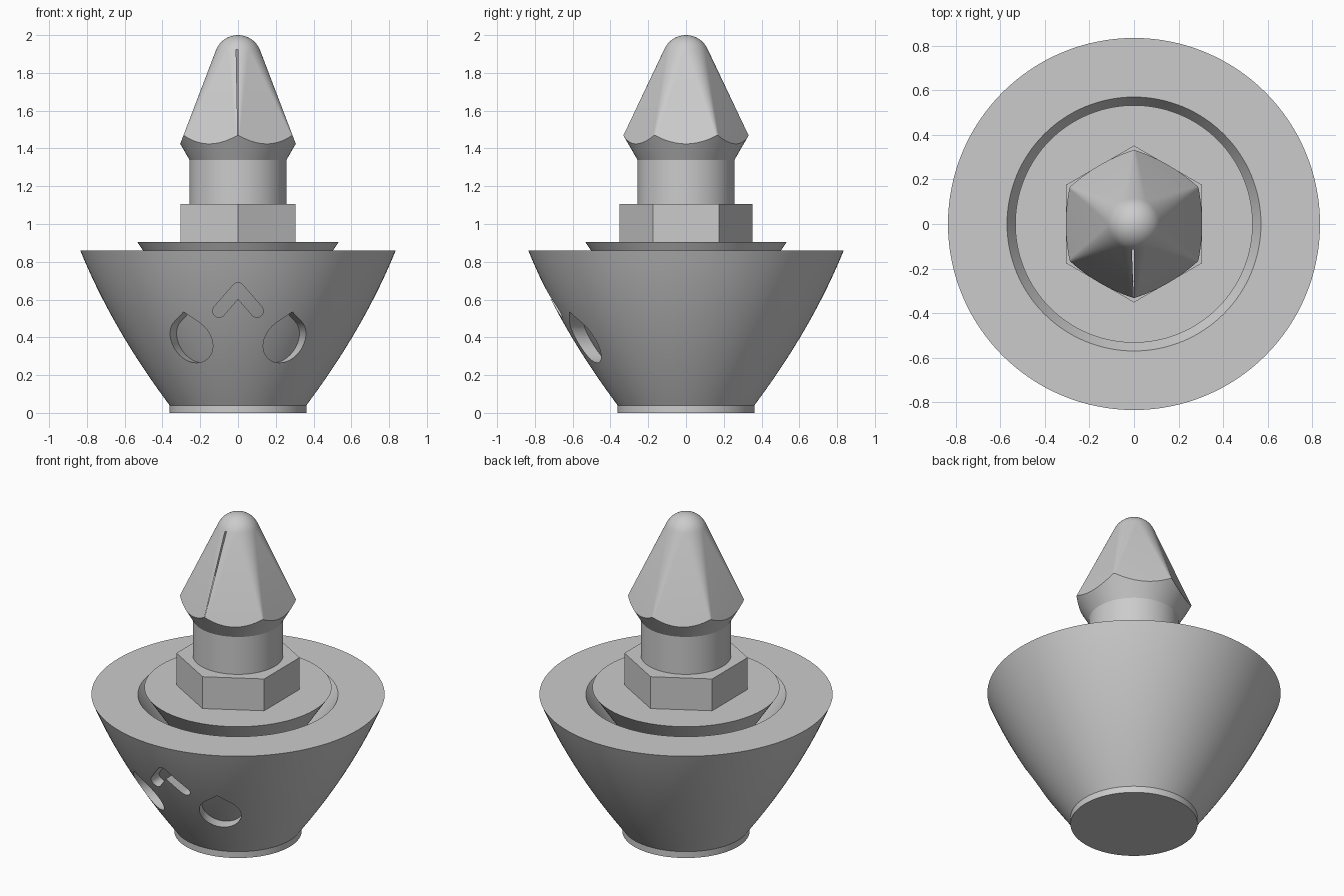
import bpy
import bmesh
from math import sin, cos, pi, radians, acos, atan2
from mathutils import Matrix

default = bpy.data.objects.get("Cube")
if default:
    bpy.data.objects.remove(default)

grey = bpy.data.materials.new("plain grey")
grey.use_nodes = True
GREY = (0.6, 0.6, 0.6, 1)
grey.diffuse_color = GREY
grey.node_tree.nodes["Principled BSDF"].inputs["Base Color"].default_value = GREY

SIDES = 128


def finish(name, bm):
    bmesh.ops.recalc_face_normals(bm, faces=bm.faces)
    mesh = bpy.data.meshes.new(name)
    bm.to_mesh(mesh)
    bm.free()
    mesh.materials.append(grey)
    ob = bpy.data.objects.new(name, mesh)
    bpy.context.collection.objects.link(ob)
    return ob


def activate(ob):
    bpy.ops.object.select_all(action='DESELECT')
    ob.select_set(True)
    bpy.context.view_layer.objects.active = ob


def smooth(ob):
    activate(ob)
    bpy.ops.object.shade_smooth_by_angle(angle=radians(30))


def lathe(name, profile, sides=SIDES, turn=0.0):
    """Closed solid of revolution from (radius, height) points."""
    bm = bmesh.new()
    rings = [[bm.verts.new((r * cos(turn + 2 * pi * i / sides),
                            r * sin(turn + 2 * pi * i / sides), z))
              for i in range(sides)] for r, z in profile]
    for low, high in zip(rings, rings[1:]):
        for i in range(sides):
            j = (i + 1) % sides
            bm.faces.new((low[i], low[j], high[j], high[i]))
    bm.faces.new(rings[0])
    bm.faces.new(rings[-1])
    return finish(name, bm)


def prism(name, outline, angle):
    """Extrude an (x, z) outline along y, then turn it about z."""
    bm = bmesh.new()
    face = bm.faces.new([bm.verts.new((x, -1, z)) for x, z in outline])
    new = bmesh.ops.extrude_face_region(bm, geom=[face])["geom"]
    verts = [v for v in new if isinstance(v, bmesh.types.BMVert)]
    bmesh.ops.translate(bm, vec=(0, 0.8, 0), verts=verts)
    bm.transform(Matrix.Rotation(angle, 4, 'Z'))
    return finish(name, bm)


def boolean(ob, cutter, operation):
    activate(ob)
    mod = ob.modifiers.new("cut", 'BOOLEAN')
    mod.operation = operation
    mod.solver = 'EXACT'
    mod.object = cutter
    bpy.ops.object.modifier_apply(modifier=mod.name)


def arc(cx, cz, r, start, end, steps=16):
    return [(cx + r * cos(start + (end - start) * i / steps),
             cz + r * sin(start + (end - start) * i / steps))
            for i in range(steps + 1)]


# Bowl-shaped body with a foot and a deep tapered socket in the top
def bowl(inset):
    steps = 20
    ts = [i / steps for i in range(steps + 1)]
    return [(0.362 + 0.473 * t + 0.14 * t * (1 - t) - inset, 0.04 + 0.82 * t)
            for t in ts]


body = lathe("body", [(0.362, 0)] + bowl(0) + [(0.57, 0.86), (0.34, 0.5)])
core = lathe("engraving_floor_helper", bowl(0.08))

# Engraved teardrop eyes and chevron nose
R = 0.12
tip = 0.15
half = acos(R / tip)
drop = [(0, 0.385 + tip)] + arc(0, 0.385, R, pi / 2 - half,
                                half - 3 * pi / 2, 40)

ex, top, end, w = 0.1, 0.655, 0.54, 0.034
lean = atan2(ex, top - end)
right_end = arc(ex, end, w, lean, lean - pi)
left_end = [(-x, z) for x, z in reversed(right_end)]
chevron = (arc(0, top, w, pi - lean, lean) + right_end
           + [(0, top - w / sin(lean))] + left_end)

carvings = [("left_eye", drop, radians(25)),
            ("right_eye", drop, radians(-25)),
            ("nose", chevron, 0)]
for name, outline, angle in carvings:
    cutter = prism(name + "_cutter", outline, angle)
    cutter.hide_render = True
    boolean(cutter, core, 'DIFFERENCE')
    boolean(body, cutter, 'DIFFERENCE')
    bpy.data.objects.remove(cutter)
bpy.data.objects.remove(core)
smooth(body)

# Tapered plug sitting in the socket
smooth(lathe("plug", [(0.25, 0.48), (0.533, 0.905)]))

# Hexagonal collar and round neck
lathe("hex_collar", [(0.352, 0.89), (0.352, 1.105)], sides=6, turn=pi / 2)
smooth(lathe("neck", [(0.257, 1.09), (0.257, 1.345)]))

# Head: hexagonal base blending into a rounded tip, chamfered from below
bm = bmesh.new()
for z in (1.33, 1.4):
    for i in range(6):
        a = pi / 2 + i * pi / 3
        bm.verts.new((0.364 * cos(a), 0.364 * sin(a), z))
dome, slope = 0.1256, radians(23.7)
for k in range(8):
    phi = slope + (pi / 2 - slope) * k / 8
    for i in range(72):
        a = 2 * pi * i / 72
        bm.verts.new((dome * cos(phi) * cos(a), dome * cos(phi) * sin(a),
                      2 - dome + dome * sin(phi)))
bm.verts.new((0, 0, 2))
bmesh.ops.convex_hull(bm, input=bm.verts)
head = finish("head", bm)
chamfer = lathe("chamfer_helper", [(0.257, 1.34), (0.663, 2.04)])
boolean(head, chamfer, 'INTERSECT')
bpy.data.objects.remove(chamfer)
smooth(head)
